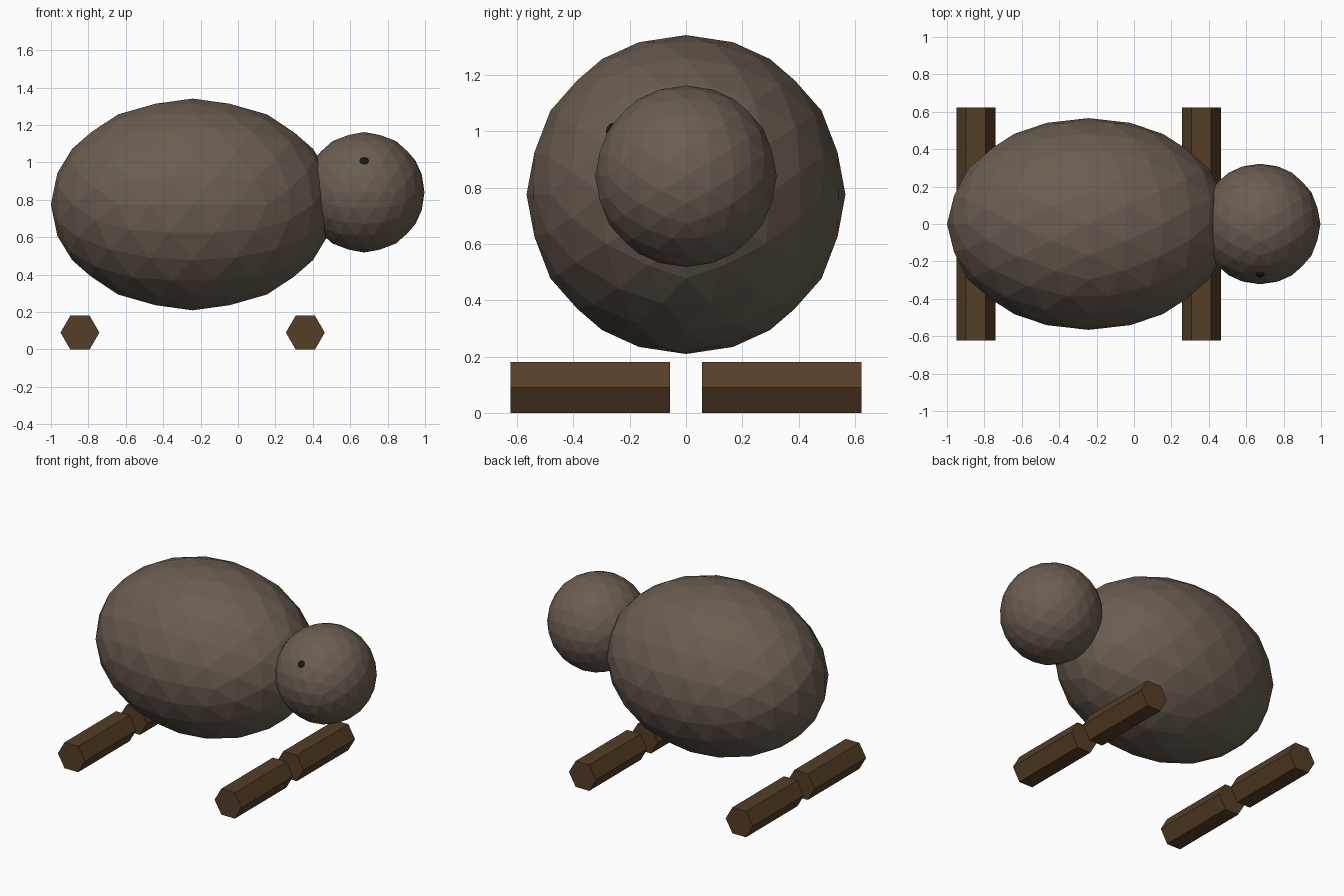
import bpy, bmesh, math
from mathutils import Matrix, Vector

if "Cube" in bpy.data.objects:
    bpy.data.objects.remove(bpy.data.objects["Cube"])


def material(name, rgb):
    mat = bpy.data.materials.new(name)
    mat.diffuse_color = (*rgb, 1)
    mat.use_nodes = True
    mat.node_tree.nodes["Principled BSDF"].inputs["Base Color"].default_value = mat.diffuse_color
    return mat


def add_object(name, bm, mat):
    bmesh.ops.recalc_face_normals(bm, faces=bm.faces)
    mesh = bpy.data.meshes.new(name)
    bm.to_mesh(mesh)
    bm.free()
    mesh.materials.append(mat)
    obj = bpy.data.objects.new(name, mesh)
    bpy.context.collection.objects.link(obj)
    return obj


# Icosphere turned so that an edge midpoint lies on every axis
EDGE_UP = Matrix.Rotation(math.pi / 2, 4, 'Z') @ Matrix.Rotation(-math.atan(0.5) - 0 + (math.atan(0.5) - math.atan(2 / (1 + math.sqrt(5)))), 4, 'Y')


def faceted_ball(name, centre, radii, mat, subdivisions=3):
    bm = bmesh.new()
    bmesh.ops.create_icosphere(bm, subdivisions=subdivisions, radius=1)
    place = Matrix.Translation(centre) @ Matrix.Diagonal((*radii, 1)) @ EDGE_UP
    bmesh.ops.transform(bm, matrix=place, verts=bm.verts)
    return add_object(name, bm, mat)


def hex_leg(name, centre, radius, length, mat):
    bm = bmesh.new()
    bmesh.ops.create_cone(bm, cap_ends=True, segments=6, radius1=radius,
                          radius2=radius, depth=length)
    # Axis along y, corners pointing to the sides, flat on the ground
    place = (Matrix.Translation(centre) @ Matrix.Rotation(math.pi / 2, 4, 'X')
             @ Matrix.Rotation(math.pi / 2, 4, 'Z'))
    bmesh.ops.transform(bm, matrix=place, verts=bm.verts)
    return add_object(name, bm, mat)


fur = material("fur", (0.147, 0.112, 0.084))
hoof = material("leg_brown", (0.089, 0.048, 0.019))
dark = material("eye_dark", (0.01, 0.01, 0.01))

# Body and head
faceted_ball("body", (-0.243, 0, 0.775), (0.757, 0.566, 0.566), fur)
faceted_ball("head", (0.675, 0, 0.84), (0.322, 0.322, 0.322), fur)

# Eye, barely breaking the surface on the front side
faceted_ball("eye", (0.675, -0.255, 1.0), (0.03, 0.03, 0.03), dark, 2)

# Four legs lying sideways
for end, x in (("rear", -0.845), ("front", 0.36)):
    for side, s in (("right", -1), ("left", 1)):
        hex_leg(f"{end}_{side}_leg", (x, s * 0.34, 0.09), 0.104, 0.566, hoof)
